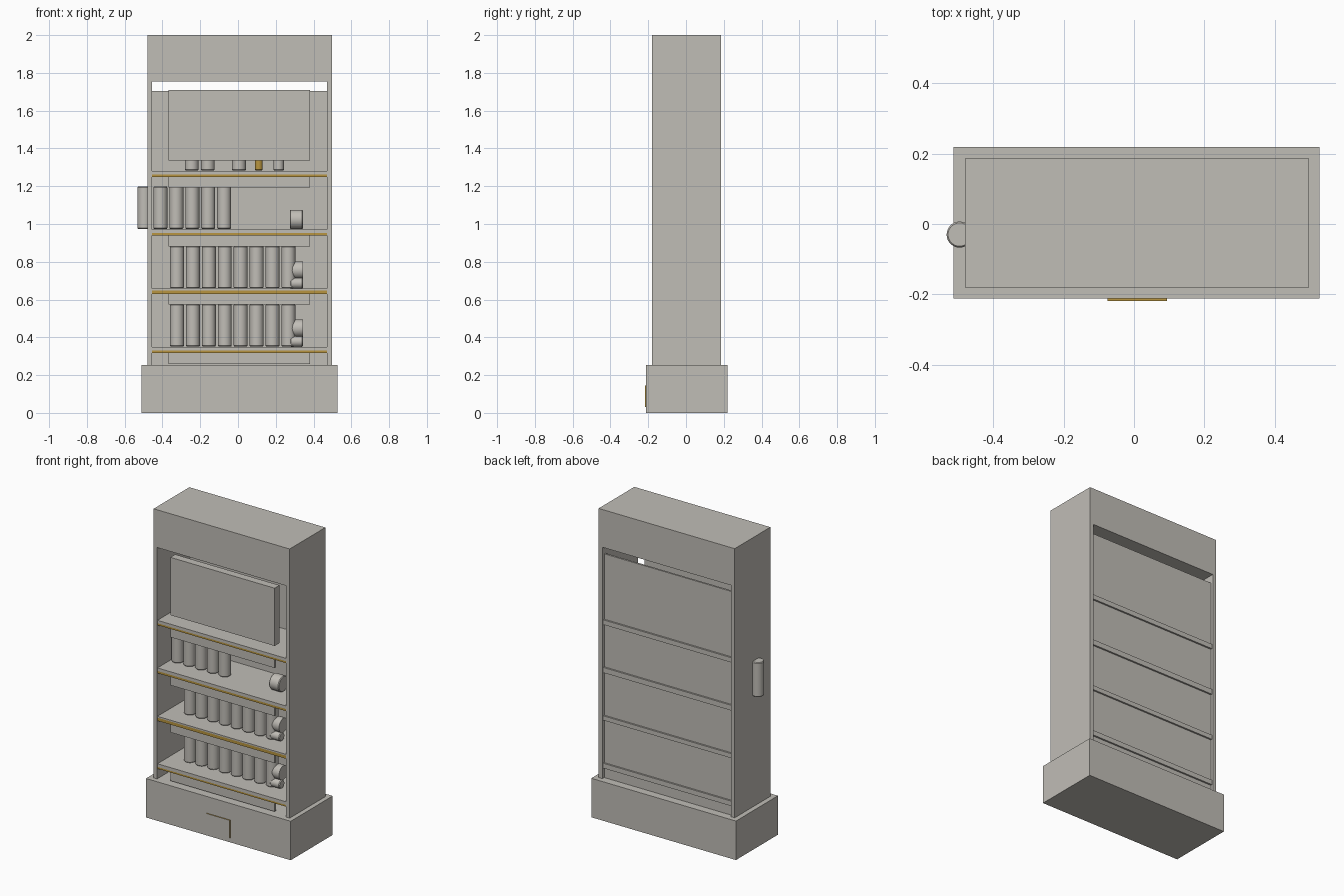
import bpy, bmesh, math
from mathutils import Matrix

if "Cube" in bpy.data.objects:
    bpy.data.objects.remove(bpy.data.objects["Cube"])


def material(name, rgb):
    m = bpy.data.materials.new(name)
    m.diffuse_color = (*rgb, 1)
    m.use_nodes = True
    m.node_tree.nodes["Principled BSDF"].inputs["Base Color"].default_value = m.diffuse_color
    return m


GREY = material("warm grey", (0.53, 0.51, 0.47))
GOLD = material("gold", (0.48, 0.30, 0.05))


def finish(name, bm, mats, smooth=False):
    bmesh.ops.recalc_face_normals(bm, faces=bm.faces)
    me = bpy.data.meshes.new(name)
    bm.to_mesh(me)
    bm.free()
    for m in mats:
        me.materials.append(m)
    ob = bpy.data.objects.new(name, me)
    bpy.context.collection.objects.link(ob)
    if smooth:
        bpy.ops.object.select_all(action='DESELECT')
        ob.select_set(True)
        bpy.context.view_layer.objects.active = ob
        bpy.ops.object.shade_smooth_by_angle(angle=math.radians(35))
    return ob


def box(name, x, y, z, *mats):
    """Box from (min, max) ranges."""
    bm = bmesh.new()
    bmesh.ops.create_cube(bm, size=1)
    for v in bm.verts:
        v.co = [r[0] if c < 0 else r[1] for c, r in zip(v.co, (x, y, z))]
    return finish(name, bm, mats or (GREY,))


def lathe(name, profile, loc, mat=GREY, lying=False, sides=28):
    """Turn (radius, height) points round z, or round x when lying."""
    bm = bmesh.new()
    rings = [[bm.verts.new((r * math.cos(i * math.tau / sides),
                            r * math.sin(i * math.tau / sides), h))
              for i in range(sides)] for r, h in profile]
    for a, b in zip(rings, rings[1:]):
        for i in range(sides):
            j = (i + 1) % sides
            bm.faces.new((a[i], a[j], b[j], b[i]))
    bm.faces.new(rings[0])
    bm.faces.new(rings[-1])
    if lying:
        bm.transform(Matrix.Rotation(math.pi / 2, 4, 'Y'))
    bm.transform(Matrix.Translation(loc))
    return finish(name, bm, (mat,), True)


def can_profile(r, h):
    return [(r - 0.004, 0), (r, 0.005), (r, h - 0.005), (r - 0.004, h)]


# Cabinet: plinth, walls, header and recessed back
box("plinth", (-0.512, 0.527), (-0.212, 0.219), (0, 0.253))
box("left_wall", (-0.48, -0.455), (-0.18, 0.186), (0.253, 1.755))
box("right_wall", (0.47, 0.497), (-0.18, 0.186), (0.253, 1.755))
box("header", (-0.48, 0.497), (-0.18, 0.186), (1.755, 2.0))
box("back_panel", (-0.455, 0.47), (0.155, 0.167), (0.253, 1.705))

# Plinth plate: gold edges, grey front
plate = box("plinth_plate", (-0.075, 0.093), (-0.218, -0.212), (0.03, 0.145), GOLD, GREY)
for f in plate.data.polygons:
    f.material_index = 1 if f.normal.y < -0.5 else 0

# Shelves with a gold edging along the bottom of the front
SHELVES = ((1.25, 1.281, 0.012), (0.938, 0.972, 0.014), (0.629, 0.658, 0.02), (0.318, 0.35, 0.011))
for low, top, edge in SHELVES:
    box("shelf", (-0.455, 0.47), (-0.17, 0.178), (low, top))
    box("shelf_edging", (-0.455, 0.47), (-0.176, -0.17), (low, low + edge))
    bpy.context.collection.objects[-1].data.materials[0] = GOLD
    box("shelf_lip", (-0.455, 0.47), (-0.176, -0.17), (low + edge, top))

# Large display board and the boards hanging below the shelves
box("display_board", (-0.368, 0.381), (-0.168, -0.118), (1.335, 1.71))
for low, high in ((1.192, 1.25), (0.88, 0.938), (0.574, 0.629), (0.26, 0.318)):
    box("hanging_board", (-0.368, 0.381), (-0.168, -0.153), (low, high))

# Rows of cans
for base, start, count in ((0.974, -0.495, 6), (0.66, -0.323, 8), (0.351, -0.323, 8)):
    for i in range(count):
        lathe("can", can_profile(0.037, 0.224), (start + i * 0.0843, -0.03, base))

# Containers behind the display board
for x, r, mat in ((-0.245, 0.036, GREY), (-0.16, 0.036, GREY), (0.005, 0.037, GREY),
                  (0.11, 0.021, GOLD), (0.215, 0.028, GREY)):
    lathe("top_container", can_profile(r, 0.2), (x, -0.03, 1.283), mat)

# Lying rolls at the right end of the lower shelves
lathe("lying_roll", can_profile(0.051, 0.071), (0.274, -0.025, 1.024), GREY, True)
for base in (0.658, 0.35):
    lathe("small_roll", can_profile(0.028, 0.069), (0.275, -0.04, base + 0.028), GREY, True)
    lathe("tapered_roll", [(0.028, 0), (0.046, 0.032), (0.046, 0.071)],
          (0.273, -0.025, base + 0.098), GREY, True)
